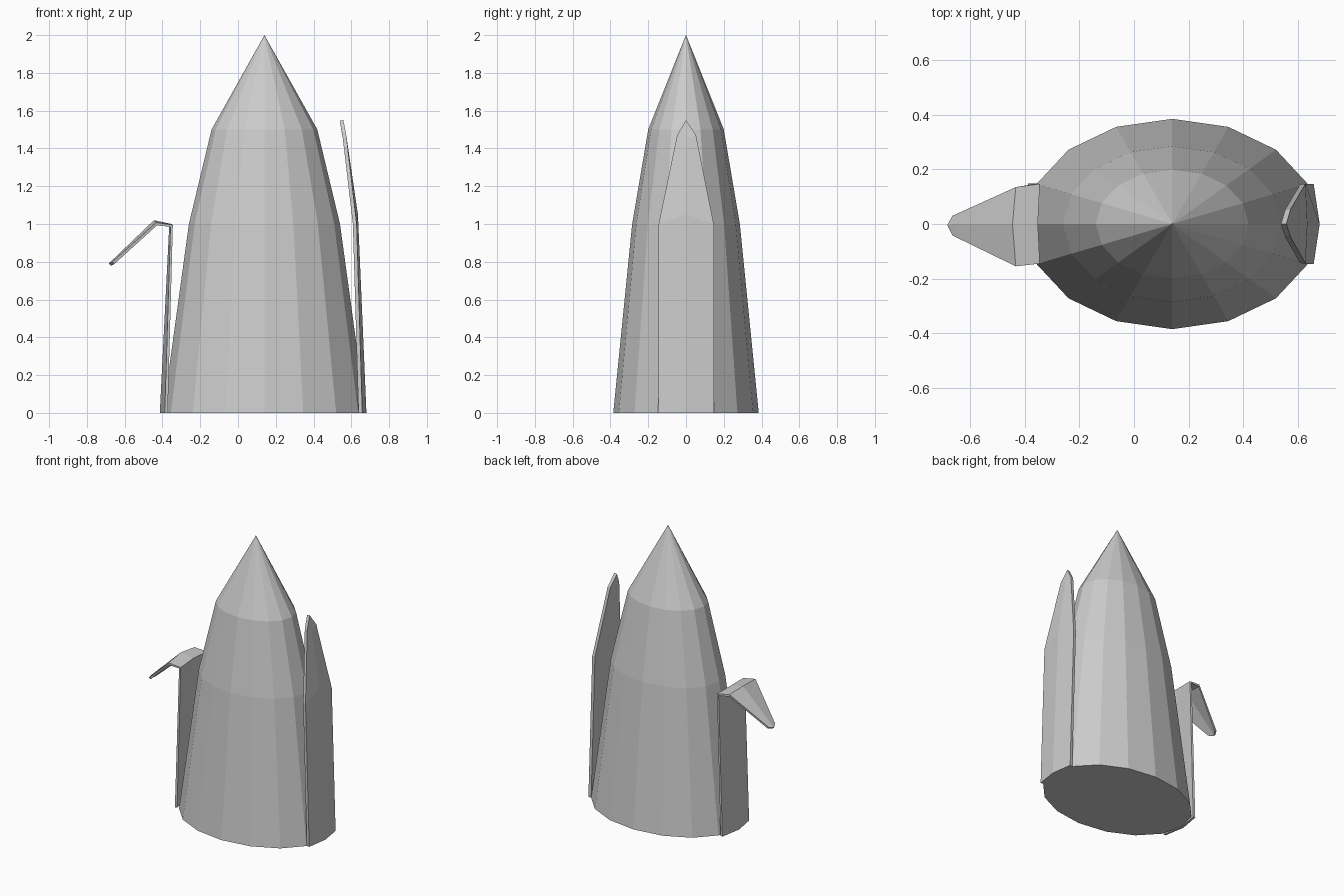
import bpy, bmesh
from math import cos, sin, pi

if "Cube" in bpy.data.objects:
    bpy.data.objects.remove(bpy.data.objects["Cube"])

CX = 0.14      # body axis
SIDES = 16


def finish(bm, name):
    mesh = bpy.data.meshes.new(name)
    bm.to_mesh(mesh)
    bm.free()
    obj = bpy.data.objects.new(name, mesh)
    bpy.context.collection.objects.link(obj)
    return obj


def body(name, rings, apex_z):
    """Faceted oval spire from (rx, ry, z) rings and a point."""
    bm = bmesh.new()
    loops = [[bm.verts.new((CX + rx * cos(2 * pi * i / SIDES),
                            ry * sin(2 * pi * i / SIDES), z))
              for i in range(SIDES)] for rx, ry, z in rings]
    bm.faces.new(loops[0][::-1])
    for a, b in zip(loops, loops[1:]):
        for i in range(SIDES):
            j = (i + 1) % SIDES
            bm.faces.new((a[i], a[j], b[j], b[i]))
    apex = bm.verts.new((CX, 0, apex_z))
    for i in range(SIDES):
        bm.faces.new((loops[-1][i], loops[-1][(i + 1) % SIDES], apex))
    return finish(bm, name)


def leaf(name, rows, tip, thickness):
    """Creased pointed leaf; rows are (edge x, edge z, centre x, centre z, -y, +y)."""
    bm = bmesh.new()
    grid = [[bm.verts.new((ex, y0, ez)),
             bm.verts.new((cx, 0, cz)),
             bm.verts.new((ex, y1, ez))]
            for ex, ez, cx, cz, y0, y1 in rows]
    for a, b in zip(grid, grid[1:]):
        for j in range(2):
            bm.faces.new((a[j], a[j + 1], b[j + 1], b[j]))
    point = bm.verts.new(tip)
    for j in range(2):
        bm.faces.new((grid[-1][j], grid[-1][j + 1], point))
    obj = finish(bm, name)
    mod = obj.modifiers.new("Thickness", 'SOLIDIFY')
    mod.thickness = thickness
    mod.offset = -1
    return obj


# Central spire
body("spire_body", [(0.537, 0.385, 0), (0.40, 0.285, 1.0), (0.28, 0.20, 1.5)], 2.0)

# Upright leaf hugging the right side
leaf("upright_leaf", [
    (0.658, 0.0, 0.680, 0.0, -0.147, 0.147),
    (0.628, 1.0, 0.635, 1.05, -0.145, 0.147),
    (0.573, 1.47, 0.576, 1.45, -0.047, 0.053),
], (0.558, 0, 1.55), 0.02)

# Folded leaf on the left, defined by its inner/upper surface
leaf("folded_leaf", [
    (-0.372, 0.0, -0.398, 0.0, -0.147, 0.147),
    (-0.345, 0.995, -0.352, 1.0, -0.145, 0.147),
    (-0.433, 1.008, -0.445, 1.02, -0.155, 0.135),
    (-0.665, 0.80, -0.662, 0.812, -0.042, 0.03),
], (-0.684, -0.004, 0.79), 0.016)
